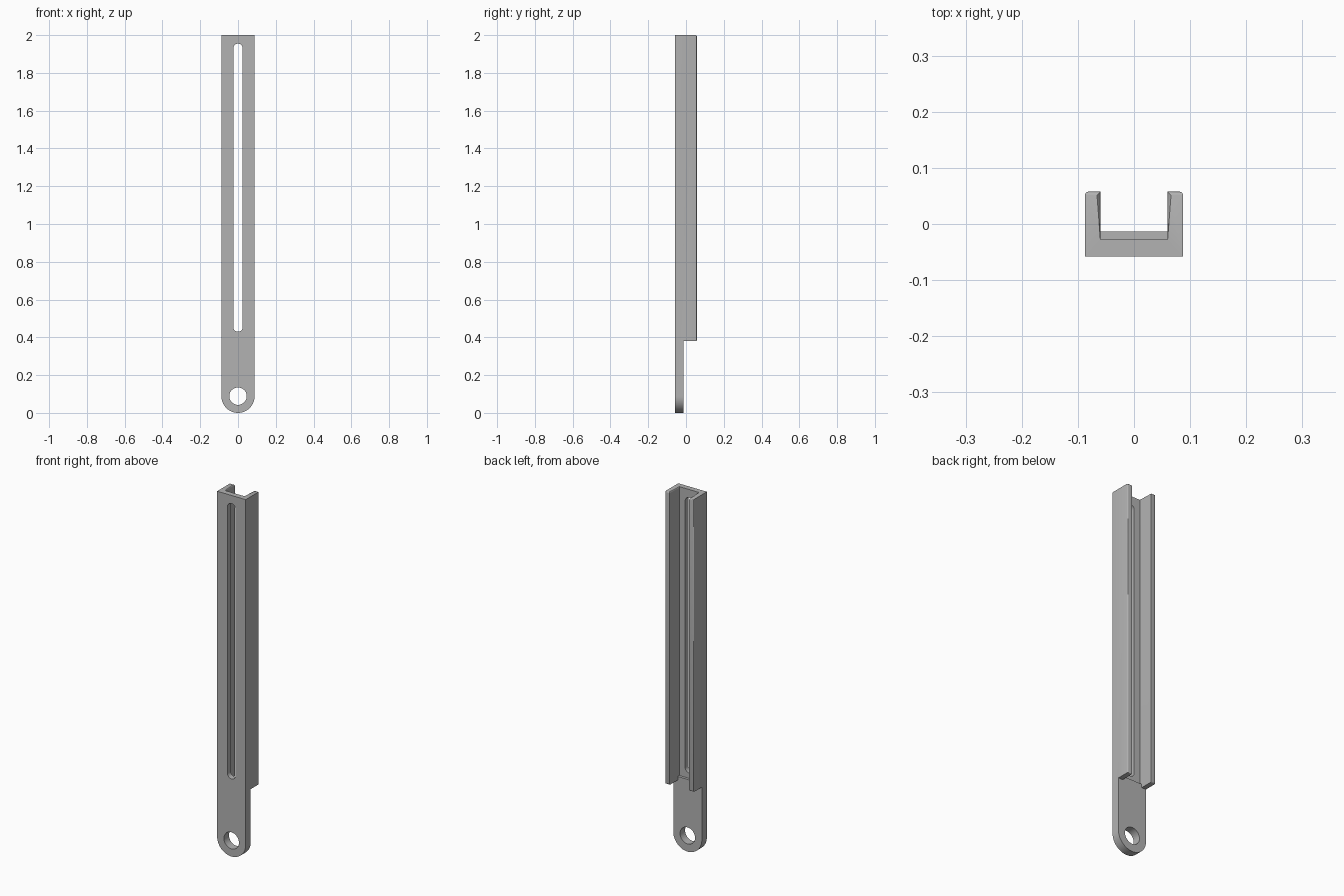
import bpy, bmesh, math
from mathutils import Matrix, Vector

cube = bpy.data.objects.get("Cube")
if cube:
    bpy.data.objects.remove(cube, do_unlink=True)

WIDTH, DEPTH = 0.0875, 0.0575      # half width and half depth
INNER = 0.06                       # half width of the channel
FLOOR, PAD = -0.028, -0.0135       # channel floor and tongue back face (y)
WALL_Z, STEP_Z, TOP = 0.38, 0.4, 2.0

gray = bpy.data.materials.new("gray metal")
gray.use_nodes = True
COLOR = (0.45, 0.45, 0.45, 1)
gray.diffuse_color = COLOR
gray.node_tree.nodes["Principled BSDF"].inputs["Base Color"].default_value = COLOR


def arc(z, r, start, end, n):
    angles = [math.radians(start + (end - start) * i / n) for i in range(n + 1)]
    return [(r * math.cos(a), z + r * math.sin(a)) for a in angles]


def link(name, data):
    obj = bpy.data.objects.new(name, data)
    bpy.context.collection.objects.link(obj)
    return obj


def baked(obj):
    graph = bpy.context.evaluated_depsgraph_get()
    return bpy.data.meshes.new_from_object(obj.evaluated_get(graph))


def box_cutter(name, low, high):
    bm = bmesh.new()
    bmesh.ops.create_cube(bm, size=1)
    low, high = Vector(low), Vector(high)
    for v in bm.verts:
        v.co = (low + high) / 2 + v.co * (high - low)
    mesh = bpy.data.meshes.new(name)
    bm.to_mesh(mesh)
    bm.free()
    obj = link(name, mesh)
    obj.hide_render = True
    return obj


# Front outline with a pivot hole and a long slot
curve = bpy.data.curves.new("outline", "CURVE")
curve.dimensions = "2D"
curve.fill_mode = "BOTH"
curve.extrude = DEPTH
outline = arc(WIDTH, WIDTH, 180, 360, 32) + [(WIDTH, TOP), (-WIDTH, TOP)]
hole = arc(0.0885, 0.046, 0, 360, 40)[:-1]
slot = arc(1.93, 0.025, 0, 180, 16) + arc(0.455, 0.025, 180, 360, 16)
for points in (outline, hole, slot):
    spline = curve.splines.new("POLY")
    spline.points.add(len(points) - 1)
    for p, (x, z) in zip(spline.points, points):
        p.co = (x, z, 0, 1)
    spline.use_cyclic_u = True
outline_obj = link("outline", curve)
mesh = baked(outline_obj)
bpy.data.objects.remove(outline_obj)
mesh.transform(Matrix.Rotation(math.pi / 2, 4, "X"))
bm = bmesh.new()
bm.from_mesh(mesh)
bmesh.ops.remove_doubles(bm, verts=bm.verts, dist=1e-5)
bmesh.ops.recalc_face_normals(bm, faces=bm.faces)
bm.to_mesh(mesh)
bm.free()
bracket = link("slotted_channel_arm", mesh)

# Cut the channel, its raised floor step and the thin tongue
cutters = [
    box_cutter("channel_cutter", (-INNER, FLOOR, STEP_Z), (INNER, 1, 3)),
    box_cutter("step_cutter", (-INNER, PAD, 0.3), (INNER, 1, 3)),
    box_cutter("tongue_cutter", (-1, PAD, -1), (1, 1, WALL_Z)),
]
for cutter in cutters:
    mod = bracket.modifiers.new(cutter.name, "BOOLEAN")
    mod.operation, mod.solver, mod.object = "DIFFERENCE", "EXACT", cutter
bpy.context.view_layer.update()
mesh = baked(bracket)
bracket.modifiers.clear()
bracket.data = mesh
for cutter in cutters:
    bpy.data.objects.remove(cutter)

# Round the rear rim of the side walls
bm = bmesh.new()
bm.from_mesh(mesh)
bmesh.ops.remove_doubles(bm, verts=bm.verts, dist=1e-5)
bmesh.ops.dissolve_limit(bm, angle_limit=0.01, verts=bm.verts, edges=bm.edges)


def on_rim(edge):
    a, b = (v.co for v in edge.verts)
    rear = min(a.y, b.y) > DEPTH - 1e-3
    inner_long = max(abs(a.x), abs(b.x)) < INNER + 1e-3
    inner_end = inner_long and min(a.z, b.z) > TOP - 1e-3 and abs(a.y - b.y) > 0.05
    return (rear and not inner_long) or inner_end


bmesh.ops.bevel(bm, geom=[e for e in bm.edges if on_rim(e)], offset=0.006,
                offset_type="OFFSET", segments=3, profile=0.5, affect="EDGES")
bmesh.ops.recalc_face_normals(bm, faces=bm.faces)
bm.to_mesh(mesh)
bm.free()
mesh.materials.clear()
mesh.materials.append(gray)

bpy.context.view_layer.objects.active = bracket
bracket.select_set(True)
bpy.ops.object.shade_smooth_by_angle(angle=math.radians(35))
